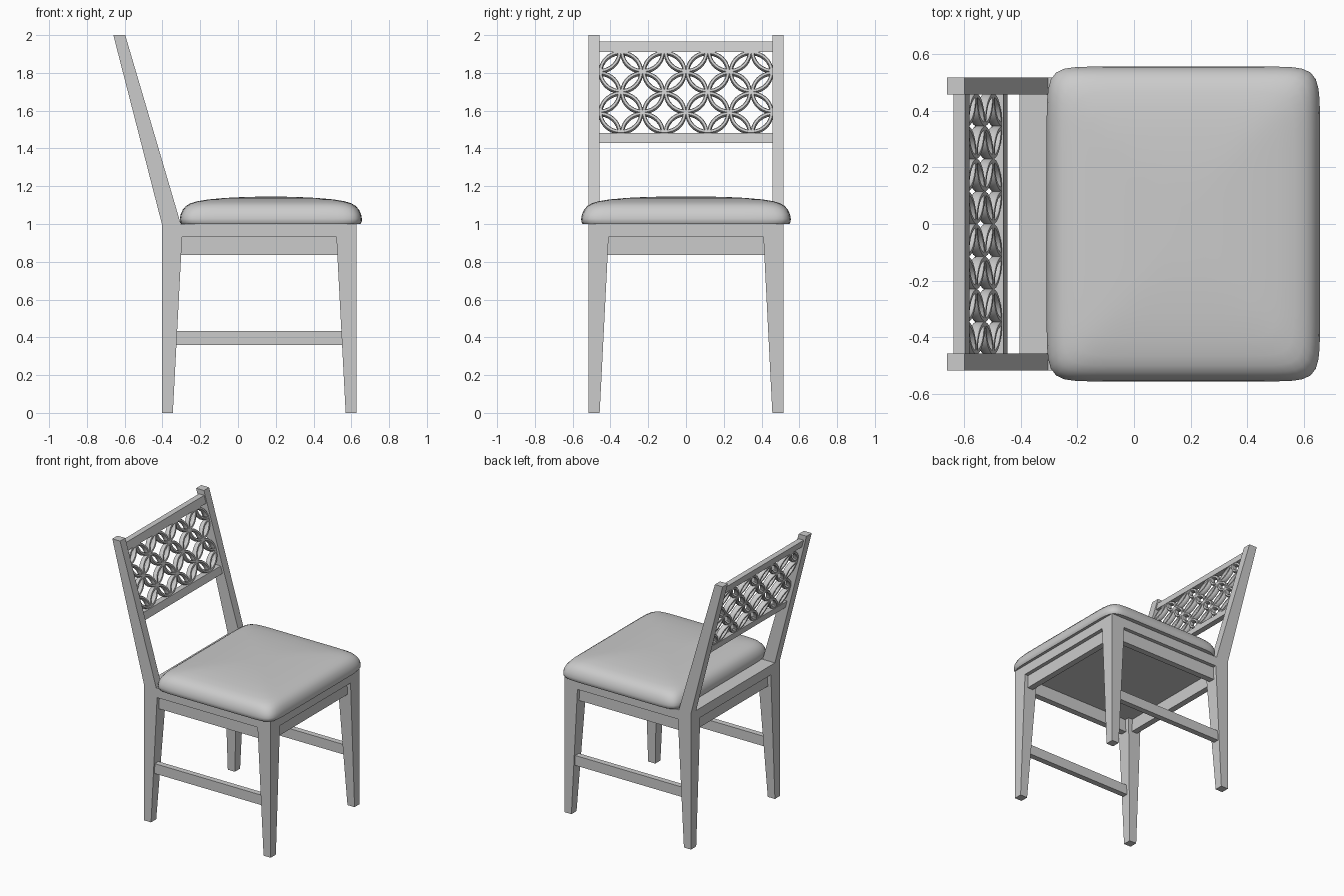
import bpy, bmesh
from math import sin, cos, pi

if "Cube" in bpy.data.objects:
    bpy.data.objects.remove(bpy.data.objects["Cube"])


def loft(name, rings, smooth=False):
    """Skin a list of equal-length point rings and cap both ends."""
    bm = bmesh.new()
    vs = [[bm.verts.new(p) for p in r] for r in rings]
    n = len(vs[0])
    for a, b in zip(vs, vs[1:]):
        for i in range(n):
            bm.faces.new((a[i], a[(i + 1) % n], b[(i + 1) % n], b[i]))
    bm.faces.new(vs[0])
    bm.faces.new(vs[-1])
    return finish(name, bm, smooth)


def finish(name, bm, smooth=False):
    bmesh.ops.recalc_face_normals(bm, faces=bm.faces)
    me = bpy.data.meshes.new(name)
    bm.to_mesh(me)
    bm.free()
    ob = bpy.data.objects.new(name, me)
    bpy.context.collection.objects.link(ob)
    if smooth:
        bpy.ops.object.select_all(action='DESELECT')
        ob.select_set(True)
        bpy.context.view_layer.objects.active = ob
        bpy.ops.object.shade_smooth_by_angle(angle=0.7)
    return ob


def rect(x0, x1, y0, y1, z):
    return [(x0, y0, z), (x1, y0, z), (x1, y1, z), (x0, y1, z)]


def box(name, x0, x1, y0, y1, z0, z1):
    return loft(name, [rect(x0, x1, y0, y1, z0), rect(x0, x1, y0, y1, z1)])


def superellipse(a, b, e, count):
    """Rounded rectangle outline with half sizes a and b."""
    pts = []
    for k in range(count):
        c, q = cos(2 * k * pi / count), sin(2 * k * pi / count)
        r = (abs(c / a) ** e + abs(q / b) ** e) ** (-1 / e)
        pts.append((r * c, r * q))
    return pts


def lean(z):
    """Centre line of the raked back."""
    return -0.348 - 0.278 * (z - 1)


# legs, back posts, side aprons and stretchers, on both sides
for s, side in ((-1, "near"), (1, "far")):
    o = s * 0.517
    loft("rear_leg_" + side, [rect(-0.403, -0.345, s * 0.457, o, 0),
                              rect(-0.403, -0.296, s * 0.41, o, 0.93)])
    loft("front_leg_" + side, [rect(0.57, 0.628, s * 0.457, o, 0),
                               rect(0.521, 0.628, s * 0.41, o, 0.93)])
    loft("back_post_" + side, [rect(-0.403, -0.303, s * 0.457, o, 1.0),
                               rect(-0.66, -0.597, s * 0.457, o, 2.0)])
    box("side_apron_" + side, -0.33, 0.555, s * 0.445, s * 0.49, 0.837, 0.93)
    box("stretcher_" + side, -0.34, 0.565, s * 0.463, s * 0.505, 0.36, 0.433)

# seat frame and cross aprons
box("seat_frame", -0.403, 0.628, -0.517, 0.517, 0.93, 1.0)
box("rear_apron", -0.375, -0.33, -0.445, 0.445, 0.837, 0.93)
box("front_apron", 0.555, 0.6, -0.445, 0.445, 0.837, 0.93)

# back cross rails
for name, z0, z1 in (("back_top_rail", 1.91, 1.965), ("back_lower_rail", 1.43, 1.482)):
    loft(name, [rect(lean(z) - 0.021, lean(z) + 0.021, -0.46, 0.46, z) for z in (z0, z1)])

# back lattice of interlocking rings, trimmed to the frame
NX, NZ = 1 / 1.038, 0.278 / 1.038
SECTION = [(0.01, -0.009), (0.01, 0.009), (0.006, 0.017), (-0.006, 0.017),
           (-0.01, 0.009), (-0.01, -0.009), (-0.006, -0.017), (0.006, -0.017)]
bm = bmesh.new()


def ring(cy, cz, a0, a1):
    full = a1 - a0 > 359
    steps = max(8, int((a1 - a0) / 9))
    rows = []
    for k in range(steps + (0 if full else 1)):
        a = (a0 + (a1 - a0) * k / steps) * pi / 180
        row = []
        for w, d in SECTION:
            y = cy + (0.108 + w) * cos(a)
            z = cz + (0.102 + w) * sin(a)
            row.append(bm.verts.new((lean(z) + d * NX, y, z + d * NZ)))
        rows.append(row)
    n = len(SECTION)
    pairs = list(zip(rows, rows[1:])) + ([(rows[-1], rows[0])] if full else [])
    for p, q in pairs:
        for i in range(n):
            bm.faces.new((p[i], p[(i + 1) % n], q[(i + 1) % n], q[i]))
    if not full:
        bm.faces.new(rows[0])
        bm.faces.new(rows[-1])


for i in range(4):
    for j in range(2):
        ring(-0.345 + 0.23 * i, 1.588 + 0.215 * j, 0, 360)
for i in range(5):
    for j in range(3):
        a0, a1 = {0: (0, 180), 1: (0, 360), 2: (180, 360)}[j]
        if i == 0:
            a0, a1 = {0: (0, 90), 1: (-90, 90), 2: (270, 360)}[j]
        if i == 4:
            a0, a1 = {0: (90, 180), 1: (90, 270), 2: (180, 270)}[j]
        ring(-0.46 + 0.23 * i, 1.48 + 0.215 * j, a0, a1)
finish("back_lattice", bm, True)

# padded seat cushion: rounded rectangles stacked to a soft dome
PROFILE = [(0.008, 1.0), (0.001, 1.012), (0, 1.028), (0.004, 1.05), (0.015, 1.075),
           (0.032, 1.095), (0.055, 1.109), (0.09, 1.12), (0.15, 1.13),
           (0.24, 1.138), (0.34, 1.143), (0.43, 1.145)]
loft("seat_cushion", [[(0.174 + x, y, z) for x, y in
                       superellipse(0.482 - d, 0.555 - d, 13 - 20 * d, 144)]
                      for d, z in PROFILE], True)
